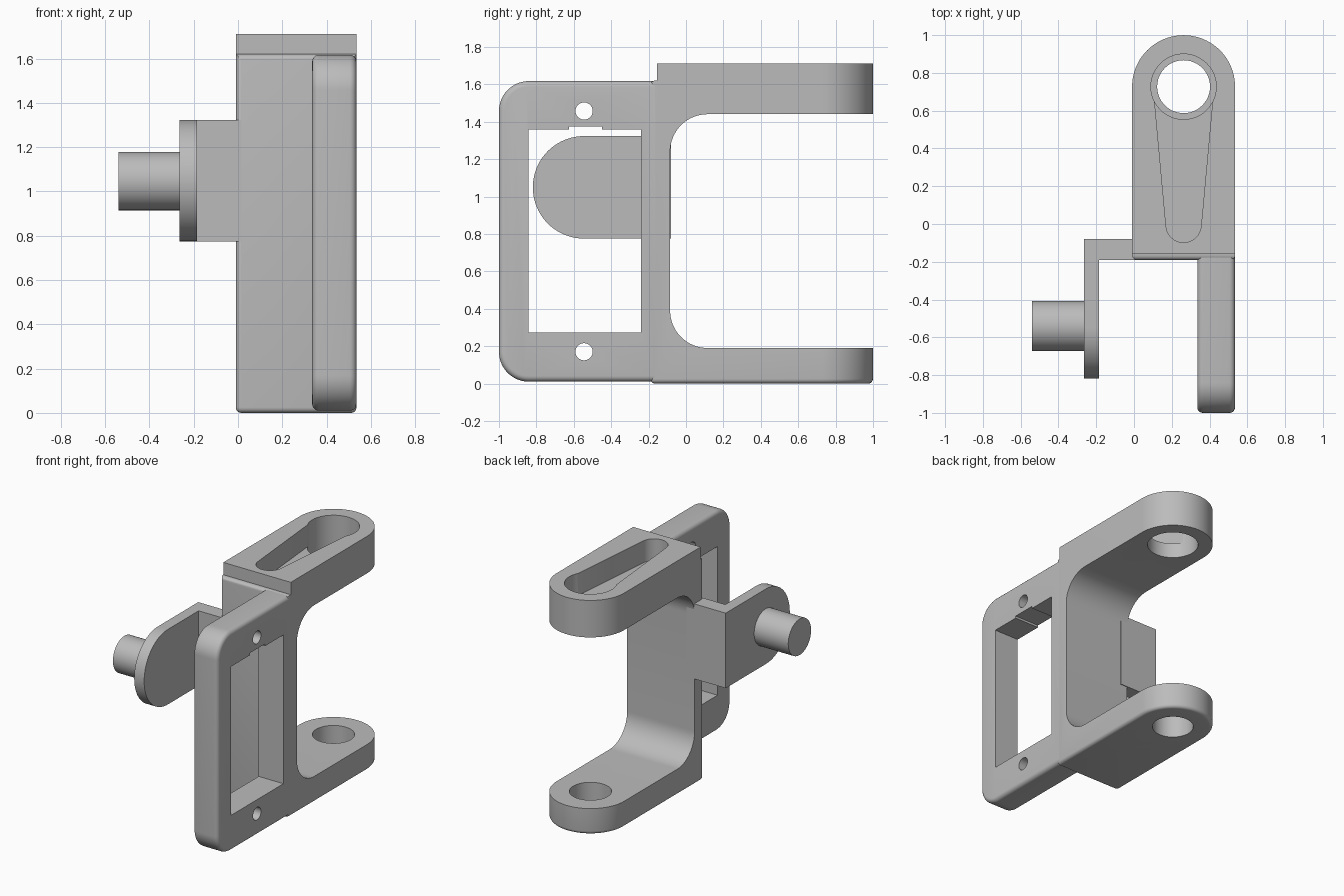
import bpy, bmesh
from math import pi, cos, sin
from mathutils import Vector

if "Cube" in bpy.data.objects:
    bpy.data.objects.remove(bpy.data.objects["Cube"], do_unlink=True)

grey = bpy.data.materials.new("plain grey")
grey.use_nodes = True
grey.diffuse_color = (0.5, 0.5, 0.5, 1)
grey.node_tree.nodes["Principled BSDF"].inputs["Base Color"].default_value = (0.5, 0.5, 0.5, 1)


def arc(cu, cv, r, start, end, n=16):
    """Points on an arc, angles in half turns."""
    return [(cu + r * cos(pi * (start + (end - start) * i / n)),
             cv + r * sin(pi * (start + (end - start) * i / n))) for i in range(n + 1)]


def circle(cu, cv, r, n=48):
    return arc(cu, cv, r, 0, 2, n)[:-1]


def rect(u0, u1, v0, v1):
    return [(u0, v0), (u1, v0), (u1, v1), (u0, v1)]


def prism(name, pts, axis, lo, hi):
    """Extrude a profile: axis X uses (y, z) points, axis Z uses (x, y) points."""
    place = (lambda u, v, w: (w, u, v)) if axis == "X" else (lambda u, v, w: (u, v, w))
    bm = bmesh.new()
    face = bm.faces.new([bm.verts.new(place(u, v, lo)) for u, v in pts])
    new = bmesh.ops.extrude_face_region(bm, geom=[face])["geom"]
    bmesh.ops.translate(bm, vec=Vector(place(0, 0, hi - lo)),
                        verts=[g for g in new if isinstance(g, bmesh.types.BMVert)])
    bmesh.ops.recalc_face_normals(bm, faces=bm.faces)
    mesh = bpy.data.meshes.new(name)
    bm.to_mesh(mesh)
    bm.free()
    mesh.materials.append(grey)
    ob = bpy.data.objects.new(name, mesh)
    bpy.context.collection.objects.link(ob)
    return ob


def combine(ob, cutter, operation="DIFFERENCE"):
    mod = ob.modifiers.new("cut", "BOOLEAN")
    mod.operation, mod.solver, mod.object = operation, "EXACT", cutter
    bpy.context.view_layer.objects.active = ob
    bpy.ops.object.modifier_apply(modifier=mod.name)
    bpy.data.objects.remove(cutter, do_unlink=True)


def round_edges(ob, radius, rule):
    """Round the sharp edges whose two ends both satisfy the rule."""
    bm = bmesh.new()
    bm.from_mesh(ob.data)
    bmesh.ops.remove_doubles(bm, verts=bm.verts, dist=1e-5)
    edges = [e for e in bm.edges if len(e.link_faces) == 2
             and e.calc_face_angle(0) > 0.5 and rule(*[v.co for v in e.verts])]
    bmesh.ops.bevel(bm, geom=edges, offset=radius, segments=5, profile=0.5,
                    affect="EDGES", clamp_overlap=True)
    bm.to_mesh(ob.data)
    bm.free()


def smooth(ob):
    bpy.ops.object.select_all(action="DESELECT")
    ob.select_set(True)
    bpy.context.view_layer.objects.active = ob
    bpy.ops.object.shade_smooth_by_angle(angle=0.5)


LEFT, RIGHT, MID = 0.535, -0.01, 0.2625
HOLE_Y = 0.727

# C-shaped bracket: side profile trimmed to a plan with a round end
profile = ([(-0.19, 0), (1.1, 0), (1.1, 0.19)]
           + arc(0.115, 0.39, 0.2, 1.5, 1) + arc(0.115, 1.24, 0.2, 1, 0.5)
           + [(1.1, 1.44), (1.1, 1.71), (-0.155, 1.71), (-0.155, 1.62), (-0.19, 1.62)])
bracket = prism("bracket", profile, "X", -0.2, 0.8)
plan = [(RIGHT, -0.4), (LEFT, -0.4)] + arc(MID, HOLE_Y, (LEFT - RIGHT) / 2, 0, 1, 40)
combine(bracket, prism("plan", plan, "Z", -0.2, 2), "INTERSECT")
round_edges(bracket, 0.025, lambda a, b: max(a.z, b.z) < 0.001 or max(a.y, b.y) < -0.189)

# Tapered pocket in the upper arm, and the two pivot holes
taper = arc(MID, HOLE_Y, 0.16, -0.03, 1.03, 32) + arc(MID, -0.005, 0.093, 1.03, 1.97, 24)
combine(bracket, prism("pocket", taper, "Z", 1.55, 1.9))
combine(bracket, prism("upper_hole", circle(MID, HOLE_Y, 0.173), "Z", 1.3, 1.9))
combine(bracket, prism("lower_hole", circle(MID, HOLE_Y, 0.14), "Z", -0.1, 0.4))
smooth(bracket)

# Mounting frame with rounded front corners
outline = ([(-0.16, 0.01), (-0.16, 1.617)]
           + arc(-0.84, 1.457, 0.16, 0.5, 1) + arc(-0.84, 0.17, 0.16, 1, 1.5))
frame = prism("mounting_frame", outline, "X", 0.335, LEFT)
round_edges(frame, 0.03, lambda a, b: min(a.y, b.y) < -0.17 and abs(a.x - b.x) < 0.001)
window = [(-0.842, 0.272), (-0.24, 0.272), (-0.24, 1.358), (-0.45, 1.358), (-0.45, 1.374),
          (-0.625, 1.374), (-0.625, 1.358), (-0.842, 1.358)]
combine(frame, prism("window", window, "X", 0.2, 0.7))
for z in (0.17, 1.457):
    combine(frame, prism("screw_hole", circle(-0.545, z, 0.046, 32), "X", 0.2, 0.7))
smooth(frame)

# Side arm: link to the bracket, round-ended tab and pivot pin
prism("side_link", rect(-0.19, -0.08, 0.775, 1.323), "X", -0.265, 0.05)
tab = prism("side_tab", [(-0.08, 0.775), (-0.08, 1.323)] + arc(-0.545, 1.049, 0.274, 0.5, 1.5, 40),
            "X", -0.265, -0.185)
smooth(tab)
pin = prism("pivot_pin", circle(-0.54, 1.047, 0.132), "X", -0.54, -0.26)
smooth(pin)
